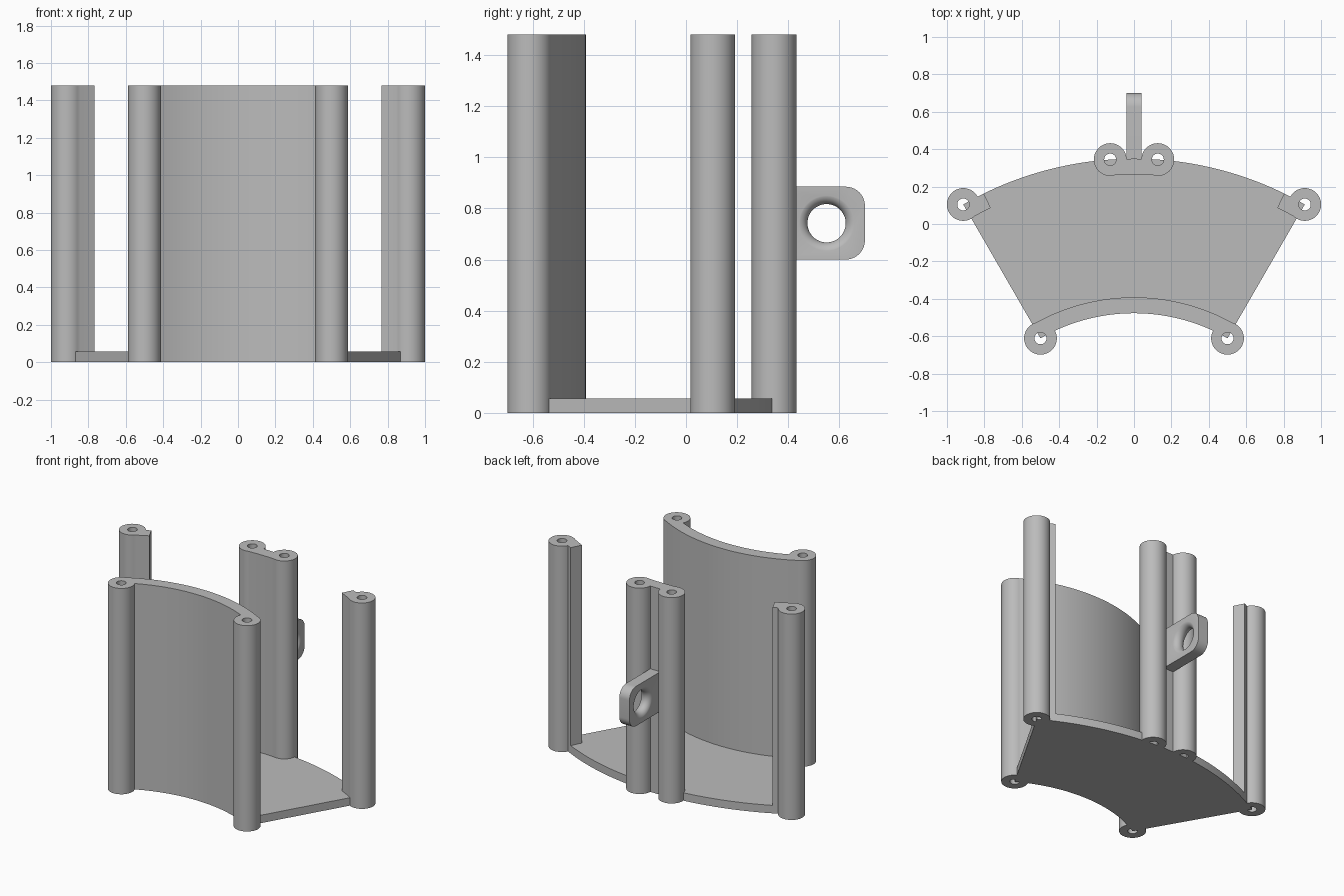
import bpy, bmesh
from math import sin, cos, pi, radians, sqrt
from mathutils import Matrix

if "Cube" in bpy.data.objects:
    bpy.data.objects.remove(bpy.data.objects["Cube"])

HEIGHT, FLOOR = 1.48, 0.057
CENTRE_Y = -1.477            # common centre of all arcs
INNER, OUTER, WALL = 1.0, 1.826, 0.085
POST_R, HOLE_R = 0.0875, 0.032
SPAN, BRIDGE = 30, 4         # half angles in degrees

grey = bpy.data.materials.new("light grey")
grey.use_nodes = True
grey.diffuse_color = (0.5, 0.5, 0.5, 1)
grey.node_tree.nodes["Principled BSDF"].inputs["Base Color"].default_value = (0.5, 0.5, 0.5, 1)


def loft(name, rings):
    """Closed solid through equally long rings of points."""
    bm = bmesh.new()
    rows = [[bm.verts.new(p) for p in ring] for ring in rings]
    n = len(rows[0])
    for a, b in zip(rows, rows[1:]):
        for i in range(n):
            j = (i + 1) % n
            bm.faces.new((a[i], a[j], b[j], b[i]))
    bm.faces.new(rows[0][::-1])
    bm.faces.new(rows[-1])
    bmesh.ops.recalc_face_normals(bm, faces=bm.faces)
    mesh = bpy.data.meshes.new(name)
    bm.to_mesh(mesh)
    bm.free()
    mesh.materials.append(grey)
    obj = bpy.data.objects.new(name, mesh)
    bpy.context.collection.objects.link(obj)
    return obj


def prism(name, outline, z0, z1):
    return loft(name, [[(x, y, z) for x, y in outline] for z in (z0, z1)])


def polar(radius, degrees):
    a = radians(degrees)
    return radius * sin(a), CENTRE_Y + radius * cos(a)


def sector(name, r0, r1, a0, a1, z1, steps):
    angles = [a0 + (a1 - a0) * i / steps for i in range(steps + 1)]
    outline = [polar(r1, a) for a in angles] + [polar(r0, a) for a in reversed(angles)]
    return prism(name, outline, 0, z1)


def cylinder(name, x, y, r, z0, z1, sides=48):
    ring = [(x + r * cos(2 * pi * i / sides), y + r * sin(2 * pi * i / sides)) for i in range(sides)]
    return prism(name, ring, z0, z1)


def activate(obj):
    bpy.ops.object.select_all(action='DESELECT')
    obj.select_set(True)
    bpy.context.view_layer.objects.active = obj


def combine(base, tool, operation):
    """Apply a boolean and remove the tool."""
    activate(base)
    mod = base.modifiers.new(operation.lower(), 'BOOLEAN')
    mod.operation, mod.object, mod.solver = operation, tool, 'EXACT'
    bpy.ops.object.modifier_apply(modifier=mod.name)
    bpy.data.objects.remove(tool)


def smooth(obj):
    activate(obj)
    bpy.ops.object.shade_smooth_by_angle(angle=radians(30))


def wall_with_posts(name, r0, r1, a0, a1, posts, steps):
    """Curved wall fused with hollow posts standing on it."""
    wall = sector(name, r0, r1, a0, a1, HEIGHT, steps)
    for x, y in posts:
        combine(wall, cylinder("post", x, y, POST_R, 0, HEIGHT), 'UNION')
    for x, y in posts:
        combine(wall, cylinder("bore", x, y, HOLE_R, -0.1, HEIGHT + 0.1, 32), 'DIFFERENCE')
    smooth(wall)


# Floor plate
smooth(sector("floor_plate", INNER, OUTER, -SPAN, SPAN, FLOOR, 48))

# Front wall, side posts with tabs, and the joined back posts
wall_with_posts("front_wall", INNER, INNER + WALL, -SPAN, SPAN,
                [polar(INNER, s * SPAN) for s in (-1, 1)], 48)
for side, s in (("left", 1), ("right", -1)):
    wall_with_posts(side + "_post", OUTER - WALL, OUTER, s * 26.1, s * SPAN,
                    [polar(OUTER, s * SPAN)], 4)
wall_with_posts("back_posts", OUTER - WALL, OUTER, -BRIDGE, BRIDGE,
                [polar(OUTER, s * BRIDGE) for s in (-1, 1)], 8)

# Back lug: plate with two rounded corners
HALF, Y0, Y1, Z0, Z1, CORNER = 0.04, 0.34, 0.70, 0.60, 0.885, 0.075
outline = [(Y0, Z1), (Y0, Z0)]
for cz, start in ((Z0 + CORNER, -90), (Z1 - CORNER, 0)):
    for i in range(11):
        a = radians(start + 9 * i)
        outline.append((Y1 - CORNER + CORNER * cos(a), cz + CORNER * sin(a)))
lug = loft("back_lug", [[(x, y, z) for y, z in outline] for x in (-HALF, HALF)])

# Flared eye through the lug
rings = []
for i in range(-8, 9):
    a = radians(i * 10.5)
    r = 0.075 + HALF * (1 - cos(a))
    x = HALF * sin(a) * 1.02
    rings.append([(x, 0.55 + r * cos(2 * pi * k / 48), 0.742 + r * sin(2 * pi * k / 48))
                  for k in range(48)])
combine(lug, loft("eye", rings), 'DIFFERENCE')
smooth(lug)
